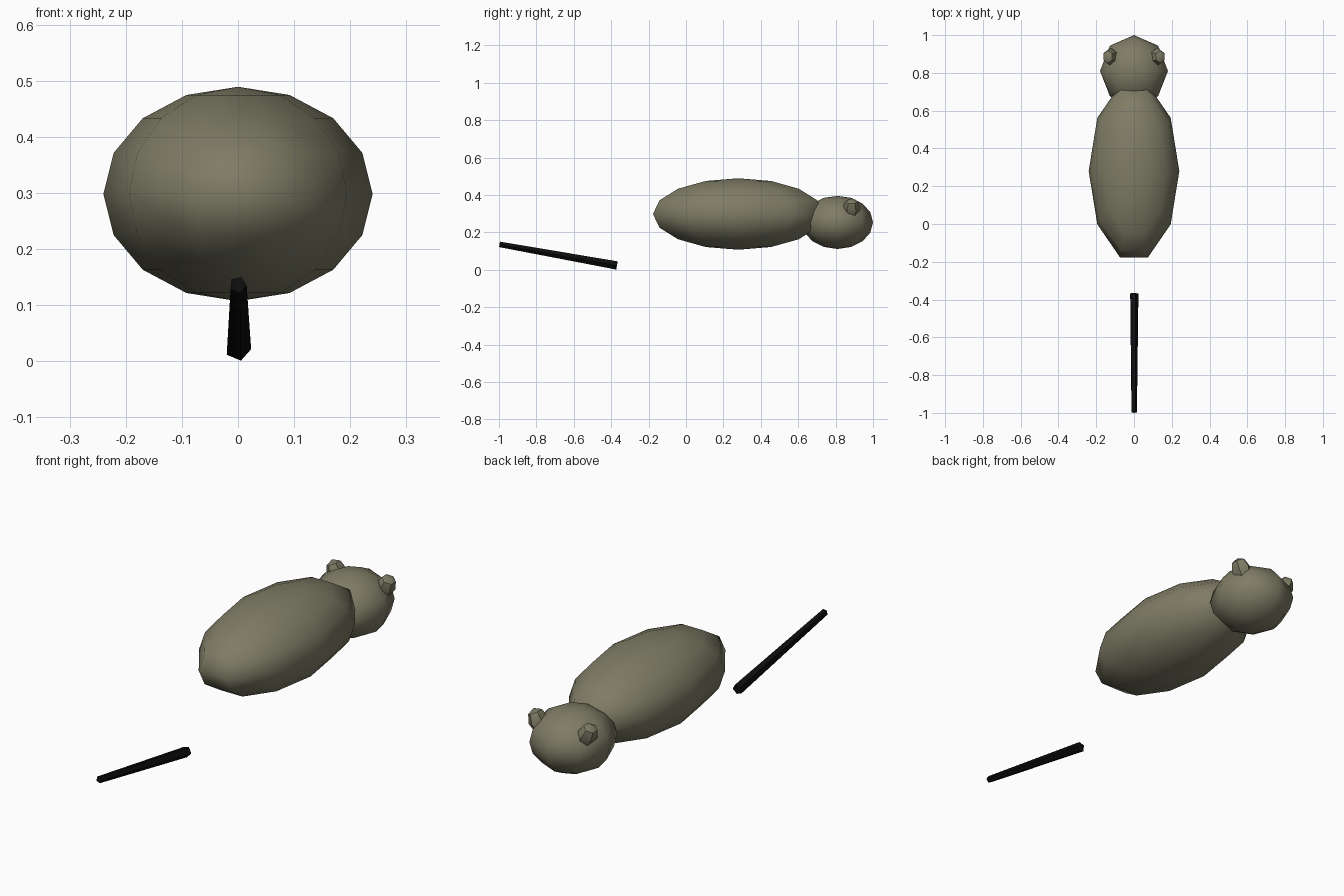
import bpy, bmesh
from math import sin, cos, pi, radians
from mathutils import Matrix, Vector

cube = bpy.data.objects.get("Cube")
if cube:
    bpy.data.objects.remove(cube, do_unlink=True)


def make_material(name, rgb, roughness=0.8):
    mat = bpy.data.materials.new(name)
    mat.use_nodes = True
    mat.diffuse_color = (*rgb, 1)
    bsdf = next(n for n in mat.node_tree.nodes if n.type == 'BSDF_PRINCIPLED')
    bsdf.inputs["Base Color"].default_value = (*rgb, 1)
    bsdf.inputs["Roughness"].default_value = roughness
    return mat


olive = make_material("olive", (0.21, 0.20, 0.13))
black = make_material("black", (0.004, 0.004, 0.004))


def skin_rings(name, rings, mat, smooth, poles=None):
    """Bridge equal rings of points; close the ends with poles or flat caps."""
    bm = bmesh.new()
    loops = [[bm.verts.new(p) for p in ring] for ring in rings]
    n = len(loops[0])
    for a, b in zip(loops, loops[1:]):
        for i in range(n):
            j = (i + 1) % n
            bm.faces.new((a[i], a[j], b[j], b[i]))
    ends = (loops[0], loops[-1])
    if poles:
        for loop, pole in zip(ends, poles):
            tip = bm.verts.new(pole)
            for i in range(n):
                bm.faces.new((loop[i], loop[(i + 1) % n], tip))
    else:
        for loop in ends:
            bm.faces.new(loop)
    bmesh.ops.recalc_face_normals(bm, faces=bm.faces)
    mesh = bpy.data.meshes.new(name)
    bm.to_mesh(mesh)
    bm.free()
    mesh.materials.append(mat)
    for poly in mesh.polygons:
        poly.use_smooth = smooth
    obj = bpy.data.objects.new(name, mesh)
    bpy.context.collection.objects.link(obj)
    return obj


def ellipsoid(name, centre, radii, segments, rows, start=0.0, turn=None):
    """Low-poly ball with its poles on z, first vertex at the start angle."""
    place = Matrix.Translation(centre) @ (turn or Matrix()) @ Matrix.Diagonal((*radii, 1))
    rings = []
    for r in range(1, rows):
        t = pi * r / rows
        angles = [start + 2 * pi * s / segments for s in range(segments)]
        rings.append([place @ Vector((sin(t) * cos(a), sin(t) * sin(a), cos(t)))
                      for a in angles])
    poles = (place @ Vector((0, 0, 1)), place @ Vector((0, 0, -1)))
    return skin_rings(name, rings, olive, True, poles)


# Body and head
ellipsoid("body", (0, 0.28, 0.298), (0.24, 0.48, 0.191), 10, 8)
ellipsoid("head", (0, 0.81, 0.253), (0.18, 0.19, 0.142), 8, 8)

# Small faceted eyes, turned outward
for side, label in ((1, "left"), (-1, "right")):
    tilt = Matrix.Rotation(side * radians(25), 4, 'Y')
    eye = ellipsoid(label + "_eye", (side * 0.123, 0.885, 0.33),
                    (0.042, 0.048, 0.055), 6, 4, pi / 6, tilt)
    bpy.ops.object.select_all(action='DESELECT')
    eye.select_set(True)
    bpy.context.view_layer.objects.active = eye
    bpy.ops.object.shade_smooth_by_angle(angle=radians(40))

# Five-sided tapered tail, set apart from the body
tip, root = Vector((0, -0.997, 0.136)), Vector((0, -0.369, 0.0235))
axis = (root - tip).normalized()
across = Vector((1, 0, 0))
up = across.cross(axis)
tail_rings = []
for centre, radius in ((tip, 0.0155), (root, 0.0235)):
    angles = [radians(-77 + 72 * i) for i in range(5)]
    tail_rings.append([centre + radius * (cos(a) * across + sin(a) * up) for a in angles])
skin_rings("tail", tail_rings, black, False)
